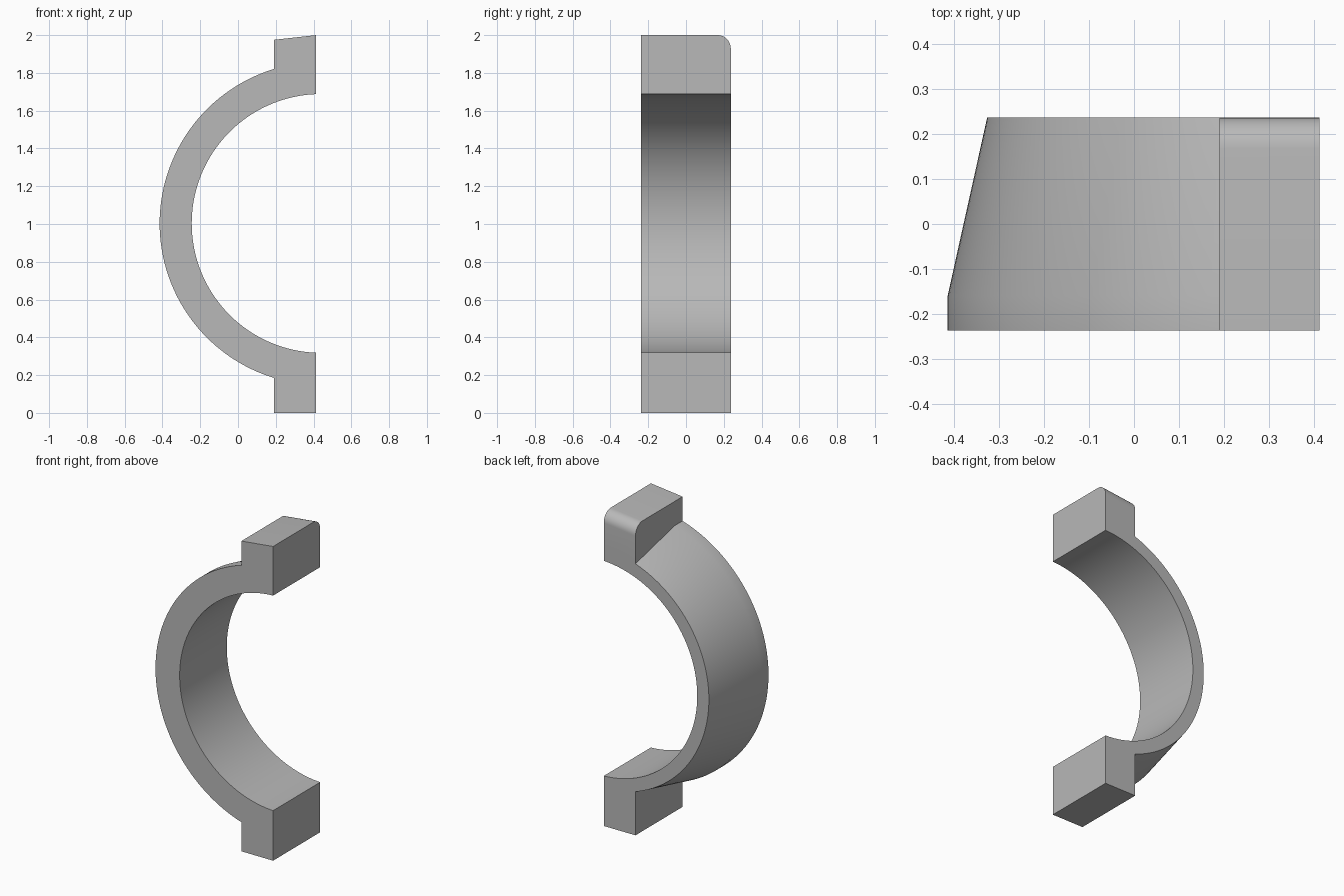
import bpy, bmesh, math

cube = bpy.data.objects.get("Cube")
if cube:
    bpy.data.objects.remove(cube, do_unlink=True)

CX, CZ = 0.44, 1.003           # ring axis
FLAT = 0.413                   # open side of the half ring
LUG = 0.19                     # outer side of the lugs
DEPTH = 0.237                  # half depth
STEPS = 96

grey = bpy.data.materials.new("plain grey")
grey.use_nodes = True
colour = (0.48, 0.48, 0.48, 1)
grey.diffuse_color = colour
grey.node_tree.nodes["Principled BSDF"].inputs["Base Color"].default_value = colour


def make_object(name, bm):
    bmesh.ops.recalc_face_normals(bm, faces=bm.faces)
    mesh = bpy.data.meshes.new(name)
    bm.to_mesh(mesh)
    bm.free()
    mesh.materials.append(grey)
    obj = bpy.data.objects.new(name, mesh)
    bpy.context.collection.objects.link(obj)
    return obj


def half_ring():
    # Section (radius, y) swept round the axis, every arc ending on the flat side
    section = [(0.685, -DEPTH), (0.855, -DEPTH), (0.855, -0.16),
               (0.767, DEPTH), (0.685, DEPTH)]
    bm = bmesh.new()
    arcs = []
    for r, y in section:
        start = math.acos((FLAT - CX) / r)
        sweep = 2 * (math.pi - start)
        angles = [start + sweep * i / STEPS for i in range(STEPS + 1)]
        arcs.append([bm.verts.new((CX + r * math.cos(a), y, CZ + r * math.sin(a)))
                     for a in angles])
    for k, arc in enumerate(arcs):
        nxt = arcs[(k + 1) % len(arcs)]
        for i in range(STEPS):
            bm.faces.new((arc[i], arc[i + 1], nxt[i + 1], nxt[i]))
    for i in (0, STEPS):
        bm.faces.new([arc[i] for arc in arcs])
    return make_object("half_ring", bm)


def lug(name, root, tip_outer, tip_flat):
    # Block with its outer back edge rounded; the root is buried in the ring
    bm = bmesh.new()
    bmesh.ops.create_cube(bm, size=1)
    for v in bm.verts:
        at_tip, back = v.co.z > 0, v.co.y > 0
        x = FLAT if v.co.x > 0 else LUG
        tip = tip_flat if v.co.x > 0 else tip_outer
        v.co = (x, DEPTH if back else -DEPTH, tip if at_tip else root)
    edge = [e for e in bm.edges
            if all(v.co.y > 0 and abs(v.co.z - root) > 0.1 for v in e.verts)]
    bmesh.ops.bevel(bm, geom=edge, offset=0.07, segments=10, profile=0.5,
                    affect='EDGES')
    return make_object(name, bm)


clamp = half_ring()
lugs = [lug("upper_lug", CZ + 0.703, 1.975, 2.0),
        lug("lower_lug", CZ - 0.703, 0.0, 0.0)]

# Fuse the lugs into the ring
for part in lugs:
    mod = clamp.modifiers.new("fuse", 'BOOLEAN')
    mod.operation = 'UNION'
    mod.solver = 'EXACT'
    mod.object = part
    bpy.ops.object.select_all(action='DESELECT')
    clamp.select_set(True)
    bpy.context.view_layer.objects.active = clamp
    bpy.ops.object.modifier_apply(modifier=mod.name)
    bpy.data.objects.remove(part, do_unlink=True)

clamp.name = "clamp_half"
bpy.ops.object.shade_smooth_by_angle(angle=math.radians(25))
